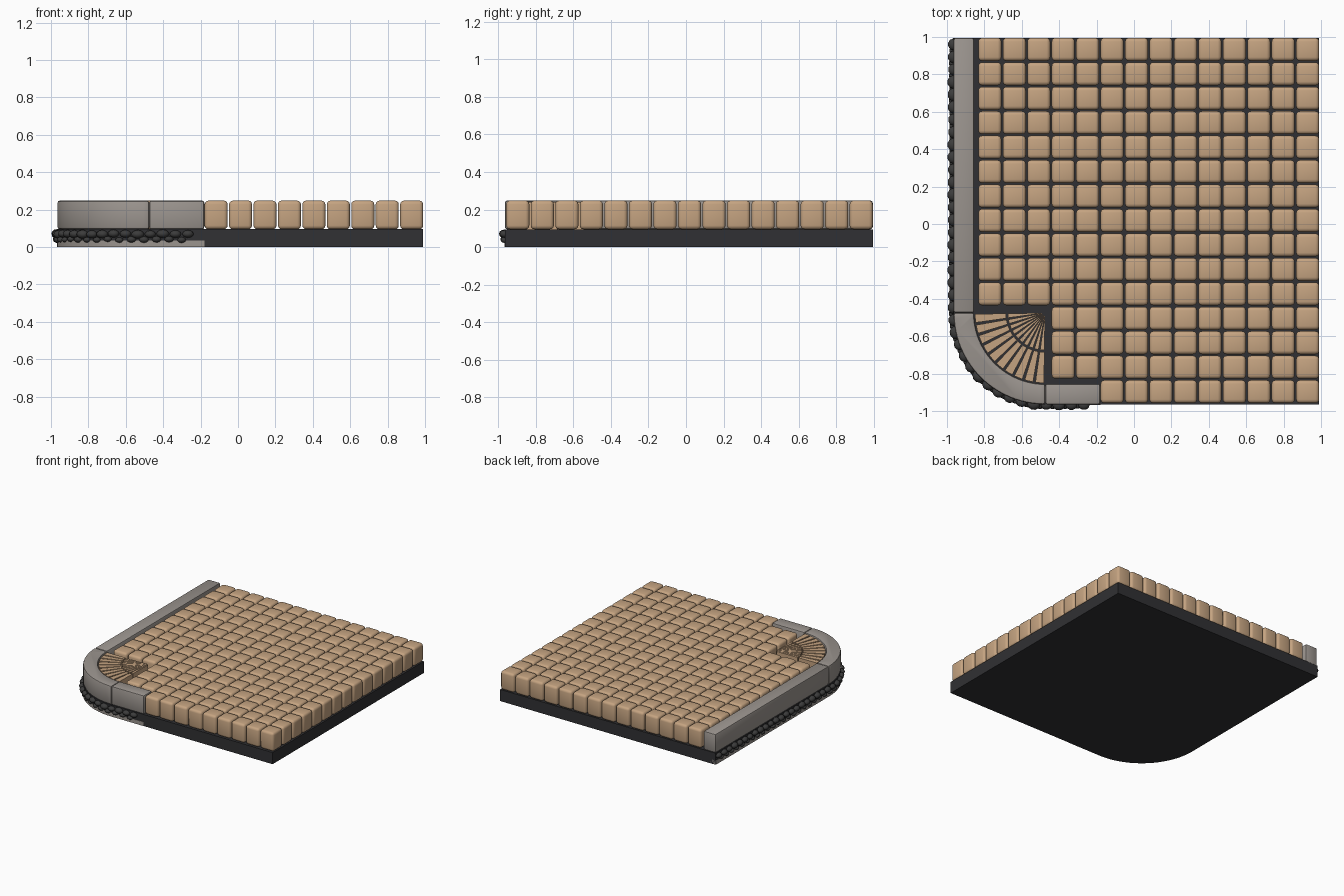
import bpy, bmesh, math, random
from mathutils import Matrix, Vector

if "Cube" in bpy.data.objects:
    bpy.data.objects.remove(bpy.data.objects["Cube"])

random.seed(4)
C = -0.475                       # centre of the rounded corner (x and y)
R_OUT, R_IN = 0.49, 0.38         # kerb outer and inner radius
X1, Y1, END = 0.99, 0.995, -0.18 # right edge, back edge, end of the front kerb
BASE, TOP = 0.095, 0.248


def material(name, rgb):
    m = bpy.data.materials.new(name)
    m.diffuse_color = (*rgb, 1)
    m.use_nodes = True
    m.node_tree.nodes["Principled BSDF"].inputs["Base Color"].default_value = m.diffuse_color
    return m


TAN = material("sandstone", (0.56, 0.37, 0.22))
GREY = material("kerb_grey", (0.33, 0.30, 0.275))
DARK = material("asphalt", (0.03, 0.03, 0.033))
PEBBLE = material("pebble_dark", (0.045, 0.045, 0.045))


def finish(name, bm, mat, bevel=0, segments=2, angle=35):
    bmesh.ops.recalc_face_normals(bm, faces=bm.faces)
    mesh = bpy.data.meshes.new(name)
    bm.to_mesh(mesh)
    bm.free()
    mesh.materials.append(mat)
    ob = bpy.data.objects.new(name, mesh)
    bpy.context.collection.objects.link(ob)
    bpy.ops.object.select_all(action='DESELECT')
    ob.select_set(True)
    bpy.context.view_layer.objects.active = ob
    if bevel:
        mod = ob.modifiers.new("bevel", 'BEVEL')
        mod.width, mod.segments = bevel, segments
        mod.limit_method = 'ANGLE'
        mod.angle_limit = math.radians(40)
        bpy.ops.object.modifier_apply(modifier=mod.name)
    bpy.ops.object.shade_smooth_by_angle(angle=math.radians(angle))
    return ob


def prism(bm, outline, z0, z1):
    face = bm.faces.new([bm.verts.new((x, y, z0)) for x, y in outline])
    up = bmesh.ops.extrude_face_region(bm, geom=[face], use_keep_orig=True)
    bmesh.ops.translate(bm, vec=(0, 0, z1 - z0),
                        verts=[v for v in up["geom"] if isinstance(v, bmesh.types.BMVert)])


def arc(r, a0, a1, n):
    return [(C + r * math.cos(math.radians(a0 + (a1 - a0) * i / n)),
             C + r * math.sin(math.radians(a0 + (a1 - a0) * i / n))) for i in range(n + 1)]


def sector(r0, r1, a0, a1, n):
    return arc(r1, a0, a1, n) + arc(r0, a1, a0, n)


# dark base slab with one rounded corner
bm = bmesh.new()
prism(bm, arc(R_OUT, 180, 270, 24) + [(X1, C - R_OUT), (X1, Y1), (C - R_OUT, Y1)], 0, BASE)
finish("base_slab", bm, DARK)

# kerb stones: side, corner and front, each with a thin footing strip below
shapes = {
    "side": [(C - R_OUT, C), (C - R_IN, C), (C - R_IN, Y1), (C - R_OUT, Y1)],
    "corner": sector(R_IN, R_OUT, 180, 270, 24),
    "front": [(C, C - R_OUT), (END, C - R_OUT), (END, C - R_IN), (C, C - R_IN)],
}
for part, outline in shapes.items():
    bm = bmesh.new()
    prism(bm, outline, BASE, TOP)
    finish("kerb_" + part, bm, GREY, 0.012)
grow = 0.003
footings = {
    "side": [(C - R_OUT - grow, C), (C - R_IN, C), (C - R_IN, Y1), (C - R_OUT - grow, Y1)],
    "corner": sector(R_IN, R_OUT + grow, 180, 270, 24),
    "front": [(C, C - R_OUT - grow), (END, C - R_OUT - grow), (END, C - R_IN), (C, C - R_IN)],
}
for part, outline in footings.items():
    bm = bmesh.new()
    prism(bm, outline, 0.001, 0.034)
    finish("kerb_footing_" + part, bm, GREY)

# square paving stones, leaving room for the corner fan and kerb
PITCH, SIZE = 0.1307, 0.123
bm = bmesh.new()
for row in range(15):
    first = 0 if row < 11 else 3 if row < 14 else 5
    for col in range(first, 14):
        pos = (X1 - SIZE / 2 - (13 - col) * PITCH, Y1 - SIZE / 2 - row * PITCH, (BASE + TOP) / 2)
        bmesh.ops.create_cube(bm, size=1, matrix=Matrix.Translation(pos)
                              @ Matrix.Diagonal((SIZE, SIZE, TOP - BASE, 1)))
finish("paving_stones", bm, TAN, 0.02, 3, 180)

# quarter-circle fan: two rings of wedge stones
bm = bmesh.new()
N = 10
for r0, r1, gap in ((0.015, 0.2, 2.6), (0.21, 0.375, 2.0)):
    for i in range(N):
        a = 180 + 90 * i / N
        prism(bm, sector(r0, r1, a + gap / 2, a + 90 / N - gap / 2, 2), BASE, TOP - 0.008)
finish("corner_fan_stones", bm, TAN)

# two rows of pebbles along the outer wall, following the kerb
side_len, arc_len = Y1 - C, math.pi / 2 * R_OUT
total = side_len + arc_len + (-0.25 - C)


def along(s):
    """Position on the wall and its outward angle at distance s."""
    if s < side_len:
        return Vector((C - R_OUT, Y1 - s, 0)), math.pi
    if s < side_len + arc_len:
        a = math.pi + (s - side_len) / R_OUT
        return Vector((C + R_OUT * math.cos(a), C + R_OUT * math.sin(a), 0)), a
    return Vector((C + s - side_len - arc_len, C - R_OUT, 0)), 1.5 * math.pi


for name, z, width, height, start in (("upper_pebbles", 0.07, 0.033, 0.022, 0.035),
                                      ("lower_pebbles", 0.04, 0.024, 0.016, 0.068)):
    bm = bmesh.new()
    s = start
    while s < total:
        p, a = along(s)
        k = random.uniform(0.9, 1.08)
        p.z = z + random.uniform(-0.003, 0.003)
        p += Vector((math.cos(a), math.sin(a), 0)) * 0.003
        bmesh.ops.create_icosphere(bm, subdivisions=2, radius=1, matrix=Matrix.Translation(p)
                                   @ Matrix.Rotation(a, 4, 'Z')
                                   @ Matrix.Diagonal((width * 0.85 * k, width * k, height * k, 1)))
        s += 0.067
    finish(name, bm, PEBBLE, angle=30)
